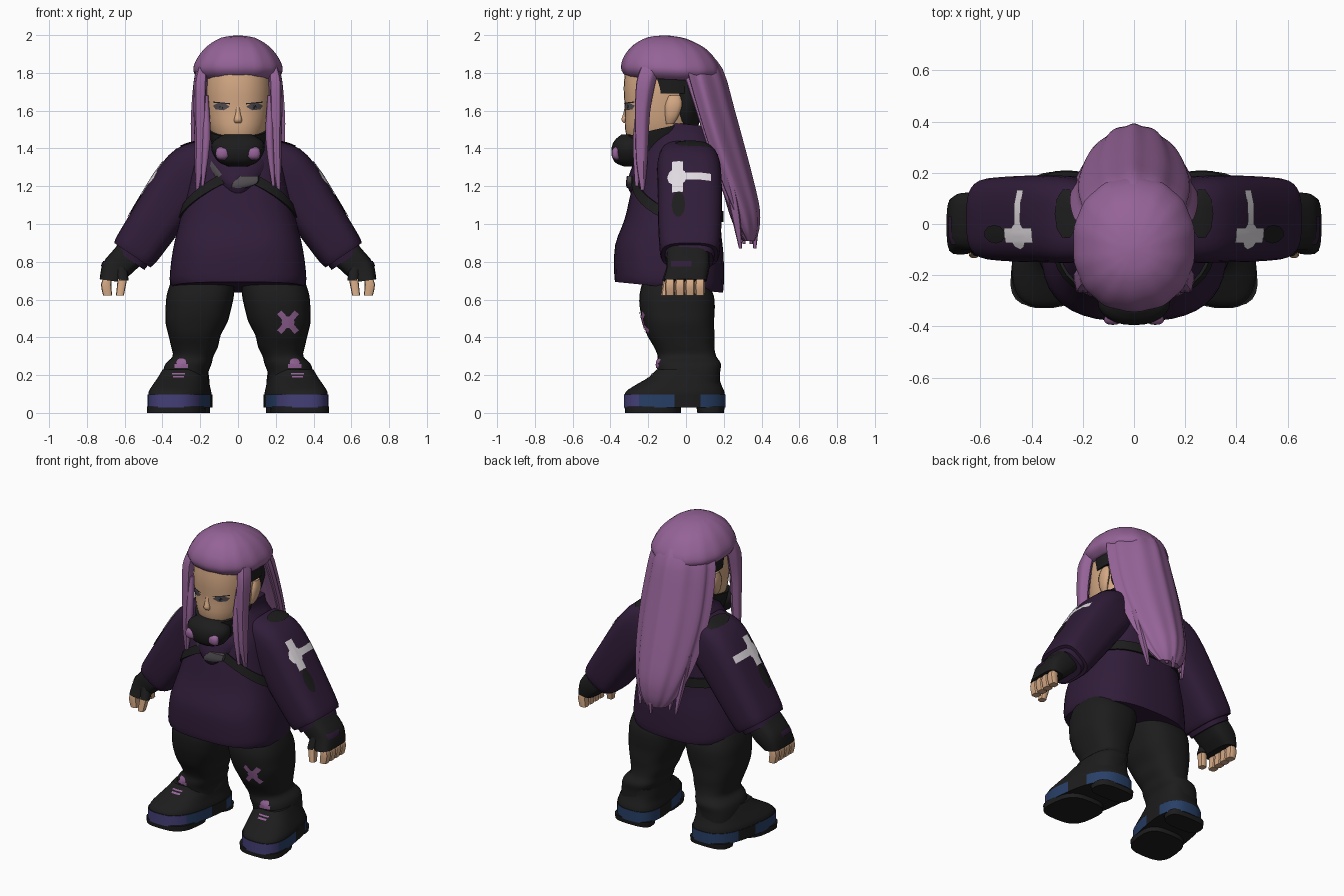
import bpy, bmesh, math
from mathutils import Vector
from mathutils.bvhtree import BVHTree


def material(name, r, g, b):
    m = bpy.data.materials.new(name)
    m.diffuse_color = (r, g, b, 1)
    return m


HAIR = material("violet hair", 0.30, 0.125, 0.31)
CLOTH = material("dark purple cloth", 0.030, 0.012, 0.041)
BLACK = material("black fabric", 0.012, 0.012, 0.012)
SKIN = material("skin", 0.67, 0.40, 0.235)
WHITE = material("pale patch", 0.74, 0.70, 0.74)
NAVY = material("navy rubber", 0.021, 0.05, 0.135)
INDIGO = material("indigo rubber", 0.057, 0.05, 0.185)
GREY = material("grey metal", 0.085, 0.075, 0.085)
X, Y, Z = Vector((1, 0, 0)), Vector((0, 1, 0)), Vector((0, 0, 1))
FRONT = -Y


def finish(name, bm, mats, rule=None):
    bmesh.ops.recalc_face_normals(bm, faces=bm.faces)
    for f in bm.faces:
        f.smooth = True
        if rule:
            f.material_index = rule(f.calc_center_median())
    me = bpy.data.meshes.new(name)
    bm.normal_update()
    tree = BVHTree.FromBMesh(bm)
    bm.to_mesh(me)
    bm.free()
    for m in mats:
        me.materials.append(m)
    me.set_sharp_from_angle(angle=math.radians(42))
    bpy.context.collection.objects.link(bpy.data.objects.new(name, me))
    return tree


def spline(a, b, c, d, t):
    return [0.5 * (2*q + (r-p)*t + (2*p-5*q+4*r-s)*t*t + (3*q-p-3*r+s)*t**3)
            for p, q, r, s in zip(a, b, c, d)]


def loft(name, rings, mats, n=24, power=2.2, side=1, steps=3, shear=0,
         slope=0, ripple=(0, 0), bend=0, rule=None):
    """Skin rounded sections; ring = x, y, z, half width, half depth, tilt in degrees."""
    rings = [tuple(r) + (0,) * (6 - len(r)) for r in rings]
    last = len(rings) - 1
    dense = []
    for i in range(last):
        for k in range(steps):
            dense.append(spline(rings[max(i-1, 0)], rings[i], rings[i+1],
                                rings[min(i+2, last)], k / steps))
    dense.append(rings[-1])
    bm = bmesh.new()
    loops = []
    for x, y, z, rx, ry, tilt in dense:
        t, loop = math.radians(tilt), []
        for k in range(n):
            a = 2 * math.pi * k / n
            c, s = math.cos(a), math.sin(a)
            w = 1 + ripple[0] * math.cos(ripple[1] * (a - math.pi / 2))
            u = rx * w * math.copysign(abs(c) ** (2 / power), c)
            v = ry * w * math.copysign(abs(s) ** (2 / power), s)
            loop.append(bm.verts.new((side * (x + u*math.cos(t) + shear*v),
                                      y + v - bend*u*u, z + u*math.sin(t) - slope*v)))
        loops.append(loop)
    for a, b in zip(loops, loops[1:]):
        for k in range(n):
            bm.faces.new((a[k], a[(k+1) % n], b[(k+1) % n], b[k]))
    bm.faces.new(loops[0])
    bm.faces.new(loops[-1])
    return finish(name, bm, mats if isinstance(mats, list) else [mats], rule)


def decal(name, polys, origin, u, v, out, tree, mat):
    """Lay thin flat patches onto a surface."""
    bm = bmesh.new()
    for poly in polys:
        bm.faces.new([bm.verts.new(Vector(origin) + u*p + v*q + out) for p, q in poly])
    bmesh.ops.triangulate(bm, faces=bm.faces[:])
    bmesh.ops.subdivide_edges(bm, edges=bm.edges[:], cuts=3, use_grid_fill=True)
    for vert in bm.verts[:]:
        hit = tree.ray_cast(vert.co, -out)[0]
        if hit:
            vert.co = hit + out * 0.006
        else:
            bm.verts.remove(vert)
    finish(name, bm, [mat])


def rect(u0, u1, v0, v1, turn=0):
    c, s = math.cos(turn), math.sin(turn)
    return [(p*c - q*s, p*s + q*c) for p, q in ((u0, v0), (u1, v0), (u1, v1), (u0, v1))]


def oval(cx, cy, rx, ry):
    return [(cx + rx*math.cos(k*math.pi/5), cy + ry*math.sin(k*math.pi/5)) for k in range(10)]


# Jacket body and collar
jacket = loft("jacket_body", [
    (0, -.09, .665, .35, .285), (0, -.09, .71, .362, .29), (0, -.088, .86, .345, .287),
    (0, -.07, 1.0, .312, .255), (0, -.05, 1.15, .275, .24), (0, -.03, 1.3, .25, .22),
    (0, -.01, 1.4, .21, .19), (0, -.01, 1.47, .16, .165), (0, -.01, 1.53, .15, .155)],
    CLOTH, n=40, power=2.7, slope=.1)

# Folded hood front around the neck
fold = loft("neck_fold", [(0, -.2, 1.12, .03, .07), (0, -.19, 1.19, .1, .122),
                          (0, -.175, 1.25, .15, .125), (0, -.14, 1.32, .18, .13),
                          (0, -.11, 1.38, .15, .1)], CLOTH, slope=.1)
decal("strap_tab", [rect(-.05, .05, -.018, .018, -.9)], (-.13, 0, 1.29), X, Z, FRONT, fold, GREY)

# Harness belt wrapping the chest
bm = bmesh.new()
rows = []
for k in range(48):
    a = 2 * math.pi * k / 48
    out = Vector((math.cos(a), math.sin(a), 0))
    z = 1.04 + .22 * max(0, -out.y) ** 1.6
    row = []
    for dz, lift in ((-.03, 0), (-.03, .012), (.03, .012), (.03, 0)):
        hit = jacket.ray_cast(Vector((0, -.05, z + dz)) + out, -out)[0]
        row.append(bm.verts.new(hit + out * lift))
    rows.append(row)
for k in range(48):
    a, b = rows[k], rows[(k+1) % 48]
    for j in range(3):
        bm.faces.new((a[j], b[j], b[j+1], a[j+1]))
finish("harness_belt", bm, [BLACK])
loft("harness_buckle", [(.0, -.298, 1.19, .035, .015), (.035, -.3, 1.215, .068, .018),
                        (.06, -.298, 1.255, .05, .015)], GREY, n=12, power=4)

# Head
head = loft("head", [
    (0, -.14, 1.36, .08, .1), (0, -.14, 1.42, .115, .155), (0, -.14, 1.5, .15, .182),
    (0, -.135, 1.6, .17, .188), (0, -.13, 1.72, .178, .2), (0, -.12, 1.83, .17, .2)],
    SKIN, n=32)
loft("undercut_back", [(0, .0, 1.5, .1, .06), (0, .0, 1.58, .155, .08),
                       (0, .01, 1.68, .18, .08), (0, .0, 1.8, .187, .085)], BLACK)
loft("nose", [(0, -.318, 1.535, .018, .012), (0, -.322, 1.552, .021, .021),
              (0, -.318, 1.59, .013, .013), (0, -.316, 1.64, .009, .006)], SKIN, n=10)
loft("head_band", [(0, -.07, 1.69, .186, .13), (0, -.07, 1.78, .193, .13)],
     BLACK, steps=1, power=3)

# Face mask
loft("mask_wrap", [(0, -.14, 1.36, .12, .16), (0, -.14, 1.42, .138, .176),
                   (0, -.14, 1.47, .153, .187), (0, -.14, 1.505, .162, .189)],
     BLACK, slope=-.23)
loft("mask_shell", [(0, -.29, 1.305, .05, .04), (0, -.3, 1.33, .105, .08), (0, -.3, 1.39, .14, .095),
                    (0, -.3, 1.44, .13, .08), (0, -.295, 1.475, .07, .045)], BLACK)

# Hair cap and long back hair curving round the shoulders
loft("hair_cap", [(0, -.08, 1.765, .20, .225), (0, -.08, 1.79, .228, .252),
                  (0, -.08, 1.825, .238, .262), (0, -.085, 1.88, .215, .24),
                  (0, -.09, 1.94, .165, .187), (0, -.1, 1.985, .09, .1),
                  (0, -.1, 1.998, .01, .01)], HAIR, n=56, ripple=(.009, 14), slope=.04)
loft("back_hair", [
    (0, .01, 1.92, .12, .09), (0, .085, 1.82, .21, .105), (0, .165, 1.6, .237, .09),
    (0, .225, 1.4, .235, .085), (0, .277, 1.2, .207, .085), (0, .308, 1.07, .17, .08),
    (0, .325, .97, .125, .06), (0, .335, .91, .075, .03)],
    HAIR, n=72, power=1.75, ripple=(.045, 12), bend=1.6)
for i in range(9):
    x = (i - 4) * .036
    d = .075 - abs(x) * .7
    loft("hair_tip", [(x*1.2, .25 + d, 1.25, .028, .028), (x*1.05, .288 + d, 1.05, .024, .024),
                      (x*.9, .308 + d*.75, .87 + (i*5 % 4)*.025, .008, .008)], HAIR, n=8)

for s in (1, -1):
    # Face details
    eye = [(-.045, 0), (-.01, -.018), (.03, -.013), (.045, .006), (.02, .02), (-.02, .018)]
    decal("eye", [[(s*p, q) for p, q in eye]], (s*.088, 0, 1.62), X, Z, FRONT, head, GREY)
    decal("pupil", [oval(0, 0, .01, .012)], (s*.088, -.004, 1.62), X, Z, FRONT, head, BLACK)
    decal("eyelid", [rect(-.045, .045, .018, .024, s*.1)], (s*.09, 0, 1.62), X, Z, FRONT, head, BLACK)
    loft("ear", [(.16, -.085, 1.53, .012, .02), (.172, -.075, 1.57, .018, .035),
                 (.177, -.065, 1.63, .02, .045), (.175, -.06, 1.68, .012, .03)],
         SKIN, n=12, side=s)
    loft("mask_filter", [(.083, -.36, 1.338, .014, .012), (.083, -.372, 1.355, .033, .02),
                         (.083, -.372, 1.392, .033, .02), (.083, -.36, 1.41, .014, .012)],
         HAIR, n=12, side=s)

    # Front hair locks
    loft("front_lock", [(.185, -.19, 1.83, .03, .05), (.198, -.215, 1.75, .036, .05),
                        (.2, -.232, 1.6, .034, .04), (.2, -.235, 1.45, .03, .034),
                        (.204, -.235, 1.32, .026, .028), (.215, -.23, 1.18, .009, .01)],
         HAIR, n=20, side=s, ripple=(.08, 5))
    loft("inner_lock", [(.172, -.235, 1.68, .015, .02), (.167, -.262, 1.45, .021, .02),
                        (.188, -.26, 1.2, .008, .01)], HAIR, n=10, side=s)

    # Sleeve, cuff and shoulder strap patch
    sleeve = loft("sleeve", [
        (.15, .01, 1.33, .12, .15, 68), (.235, .015, 1.28, .15, .168, 52),
        (.32, .02, 1.185, .147, .17, 36), (.44, .02, 1.01, .135, .168, 34),
        (.535, .02, .87, .125, .16, 34), (.56, .02, .835, .115, .15, 34)],
        CLOTH, n=32, power=3.2, side=s)
    loft("sleeve_cuff", [(.55, .02, .85, .1, .135, 34), (.575, .02, .81, .095, .125, 34)],
         CLOTH, power=3, side=s, steps=1)
    decal("shoulder_strap", [oval(0, 0, .045, .1)], (s*.265, .04, 1.4), X, Y, Z, sleeve, BLACK)
    n = Vector((s*.831, 0, .556))
    up = Vector((-s*.556, 0, .831))
    c = (s*.44, -.045, 1.24)
    decal("arm_cross", [oval(-.003, 0, .052, .055), rect(-.03, .03, -.095, .1),
                        rect(-.03, .178, -.02, .025)], c, Y, up, n, sleeve, WHITE)
    decal("arm_patch", [oval(.005, -.17, .036, .08)], c, Y, up, n, sleeve, BLACK)

    # Glove and fingers
    glove = loft("glove", [(.55, .01, .86, .085, .11, 34), (.6, .01, .81, .08, .115, 34),
                           (.645, .01, .76, .077, .113, 25), (.678, -.005, .7, .055, .115, 8)],
                 BLACK, n=20, power=3.5, side=s)
    decal("glove_stripe", [rect(-.08, .03, -.018, .018)], (s*.7, 0, .79), Y, up, X*s, glove, CLOTH)
    for k in range(4):
        y = -.085 + k * .053
        loft("finger", [(.685, y, .73, .02, .022), (.698, y, .68, .027, .027),
                        (.69, y, .622, .024, .0255)], SKIN, n=10, power=3.5, side=s)
    loft("thumb_glove", [(.62, -.06, .78, .035, .04), (.61, -.095, .7, .03, .032)],
         BLACK, n=12, side=s)
    loft("thumb", [(.612, -.095, .71, .025, .027), (.625, -.11, .622, .021, .023)],
         SKIN, n=10, power=3, side=s)

    # Trouser leg with folds
    leg = loft("trouser_leg", [
        (.15, -.07, .85, .13, .14), (.18, -.06, .72, .165, .165), (.2, -.05, .62, .178, .197),
        (.211, -.045, .54, .172, .197), (.22, -.04, .48, .164, .188), (.23, -.027, .41, .138, .178),
        (.23, -.01, .35, .124, .16),
        (.238, .005, .3, .108, .155), (.262, .015, .26, .122, .17), (.278, .015, .21, .12, .165),
        (.28, .015, .15, .12, .165)], BLACK, n=28, power=2.6, side=s)
    decal("knee_patch", [oval(0, 0, .027, .022), rect(-.035, .035, -.03, -.01)],
          (s*.3, 0, .268), X, Z, FRONT, leg, HAIR)
    if s > 0:
        decal("thigh_cross", [rect(-.07, .07, -.015, .015, 0.85), rect(-.07, .07, -.015, .015, -0.85),
                              oval(0, 0, .035, .032)],
              (.265, 0, .48), X, Z, FRONT, leg, HAIR)

    # Boot upper, coloured rubber band and split sole
    boot = loft("boot_upper", [(.307, -.06, .085, .157, .267), (.307, -.057, .115, .153, .259),
                               (.3, -.038, .15, .14, .225), (.288, -.01, .19, .127, .185),
                               (.28, .01, .23, .112, .165)],
                BLACK, n=40, power=2.7, side=s, shear=-.16)
    decal("shin_patch", [rect(-.035, .035, .003, .01), rect(-.03, .03, -.012, -.004)],
          (s*.315, 0, .2), X, Z, FRONT, boot, HAIR)
    loft("boot_band", [(.307, -.06, .028, .158, .269), (.307, -.06, .098, .158, .269)],
         [NAVY, INDIGO, BLACK], n=48, power=2.8, side=s, steps=1, shear=-.16,
         rule=lambda p: 2 if p.z < .05 or p.z > .08 else
         1 if p.y < -.24 else 2 if -.04 < p.y < .08 else 0)
    loft("front_sole", [(.327, -.175, 0, .15, .148), (.327, -.175, .035, .152, .15)],
         BLACK, power=3, side=s, steps=1, shear=-.12)
    loft("heel_sole", [(.28, .13, 0, .13, .07), (.28, .13, .035, .133, .075)],
         BLACK, power=3, side=s, steps=1, shear=-.12)
